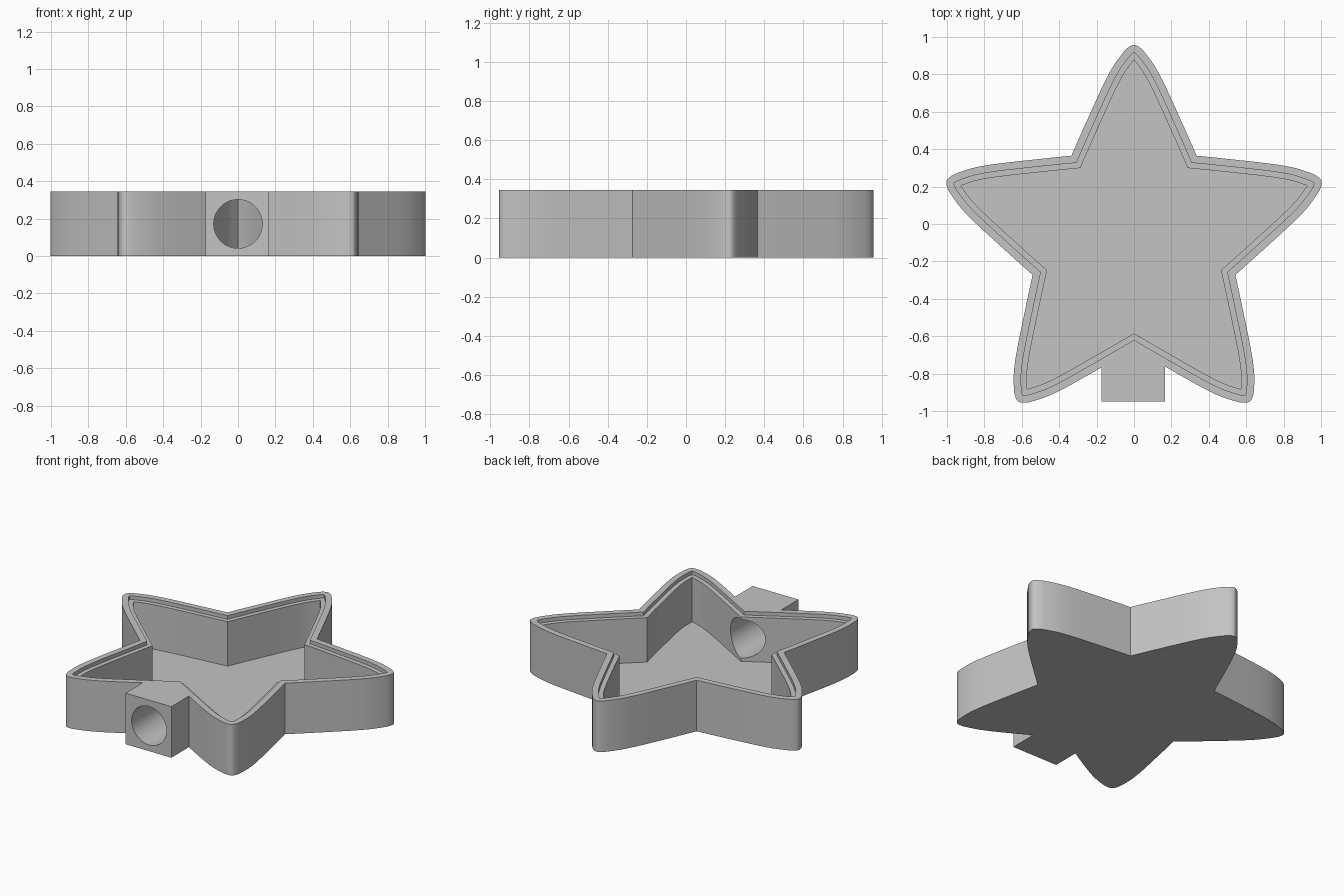
import bpy, bmesh, math
from mathutils import Vector, Matrix

HEIGHT, LEDGE, FLOOR = 0.345, 0.32, 0.02
CENTRE_Y = -0.096
NOTCH = math.radians(36)

if "Cube" in bpy.data.objects:
    bpy.data.objects.remove(bpy.data.objects["Cube"])

grey = bpy.data.materials.new("plain_grey")
grey.use_nodes = True
colour = (0.55, 0.55, 0.55, 1)
grey.diffuse_color = colour
grey.node_tree.nodes["Principled BSDF"].inputs["Base Color"].default_value = colour

# Half an arm as (distance along the arm, half width), running past the notch
ARM = [Vector(p) for p in [(0.20, 0.447), (0.285, 0.41), (0.461, 0.335), (0.637, 0.257),
                           (0.824, 0.172), (0.93, 0.117), (1.0, 0.068), (1.036, 0.036),
                           (1.054, 0.0), (1.036, -0.036)]]


def spline(pts, steps=16):
    """Smooth curve through the inner points."""
    out = []
    for a, b, c, d in zip(pts, pts[1:], pts[2:], pts[3:]):
        for i in range(steps):
            t = i / steps
            out.append(0.5 * (2 * b + (c - a) * t + (2 * a - 5 * b + 4 * c - d) * t ** 2
                              + (3 * b - a - 3 * c + d) * t ** 3))
    return out + [pts[-2]]


def clip(pts, side):
    """Keep the run of points where side(p) is positive, with exact ends."""
    out = []
    for a, b in zip(pts, pts[1:]):
        fa, fb = side(a), side(b)
        if fa >= 0:
            out.append(a)
        if fa * fb < 0:
            out.append(a.lerp(b, fa / (fa - fb)))
    if side(pts[-1]) >= 0:
        out.append(pts[-1])
    return out


def resample(pts, count=24):
    """Even points along the path, closer together near the tip."""
    lengths = [0]
    for a, b in zip(pts, pts[1:]):
        lengths.append(lengths[-1] + (b - a).length)
    out = []
    for i in range(count + 1):
        goal = lengths[-1] * (1 - (1 - i / count) ** 1.6)
        k = 0
        while k < len(pts) - 2 and lengths[k + 1] < goal:
            k += 1
        span = lengths[k + 1] - lengths[k]
        out.append(pts[k].lerp(pts[k + 1], (goal - lengths[k]) / span if span else 0))
    return out


def star_outline(inset):
    """Five-armed outline, moved inwards by the inset."""
    path = spline(ARM)
    moved = []
    for i, p in enumerate(path):
        d = (path[min(i + 1, len(path) - 1)] - path[max(i - 1, 0)]).normalized()
        moved.append(p + inset * Vector((d.y, -d.x)))
    half = clip(moved, lambda p: p.x * math.tan(NOTCH) - p.y)
    # stop at the first meeting with the arm's centre line
    end = next((i for i, p in enumerate(half) if p.y <= 1e-6), len(half) - 1)
    half = resample(clip(half[:end + 1], lambda p: p.y + 1e-6))
    half[-1].y = 0
    arm = [Vector((p.x, -p.y)) for p in half] + half[-2:0:-1]
    outline = []
    for k in range(5):
        turn = Matrix.Rotation(math.radians(90 + 72 * k), 2)
        outline += [turn @ p + Vector((0, CENTRE_Y)) for p in arm]
    return outline


def finish(name, bm):
    bmesh.ops.recalc_face_normals(bm, faces=bm.faces)
    mesh = bpy.data.meshes.new(name)
    bm.to_mesh(mesh)
    bm.free()
    mesh.materials.append(grey)
    obj = bpy.data.objects.new(name, mesh)
    bpy.context.collection.objects.link(obj)
    return obj


def loft(name, rings):
    """Skin a stack of (outline, height) rings and close both ends."""
    bm = bmesh.new()
    loops = [[bm.verts.new((p[0], p[1], z)) for p in outline] for outline, z in rings]
    for low, high in zip(loops, loops[1:]):
        for i in range(len(low)):
            j = (i + 1) % len(low)
            bm.faces.new((low[i], low[j], high[j], high[i]))
    bm.faces.new(loops[0][::-1])
    bm.faces.new(loops[-1])
    return finish(name, bm)


# Star tray: outer wall, rim, stepped ledge, inner wall and floor
outer, step, inner = star_outline(0), star_outline(0.04), star_outline(0.07)
tray = loft("star_tray", [(outer, 0), (outer, HEIGHT), (step, HEIGHT),
                          (step, LEDGE), (inner, LEDGE), (inner, FLOOR)])

# Spout block, its back shaped to end inside the wall of the notch
block_outline = [(-0.175, -0.95), (0.167, -0.95), (0.167, -0.742), (0, -0.645), (-0.175, -0.747)]
block = loft("spout_block", [(block_outline, 0), (block_outline, HEIGHT)])

# Round bore through the block and the wall
bm = bmesh.new()
bmesh.ops.create_cone(bm, cap_ends=True, segments=64, radius1=0.13, radius2=0.13, depth=0.7,
                      matrix=Matrix.Translation((0, -0.8, 0.172)) @ Matrix.Rotation(math.pi / 2, 4, 'X'))
bore = finish("bore_cutter", bm)

bpy.context.view_layer.objects.active = tray
for helper, operation in ((block, 'UNION'), (bore, 'DIFFERENCE')):
    mod = tray.modifiers.new(helper.name, 'BOOLEAN')
    mod.object, mod.operation, mod.solver = helper, operation, 'EXACT'
    bpy.ops.object.modifier_apply(modifier=mod.name)
    bpy.data.objects.remove(helper)

bpy.ops.object.select_all(action='DESELECT')
tray.select_set(True)
bpy.ops.object.shade_smooth_by_angle(angle=math.radians(30))
